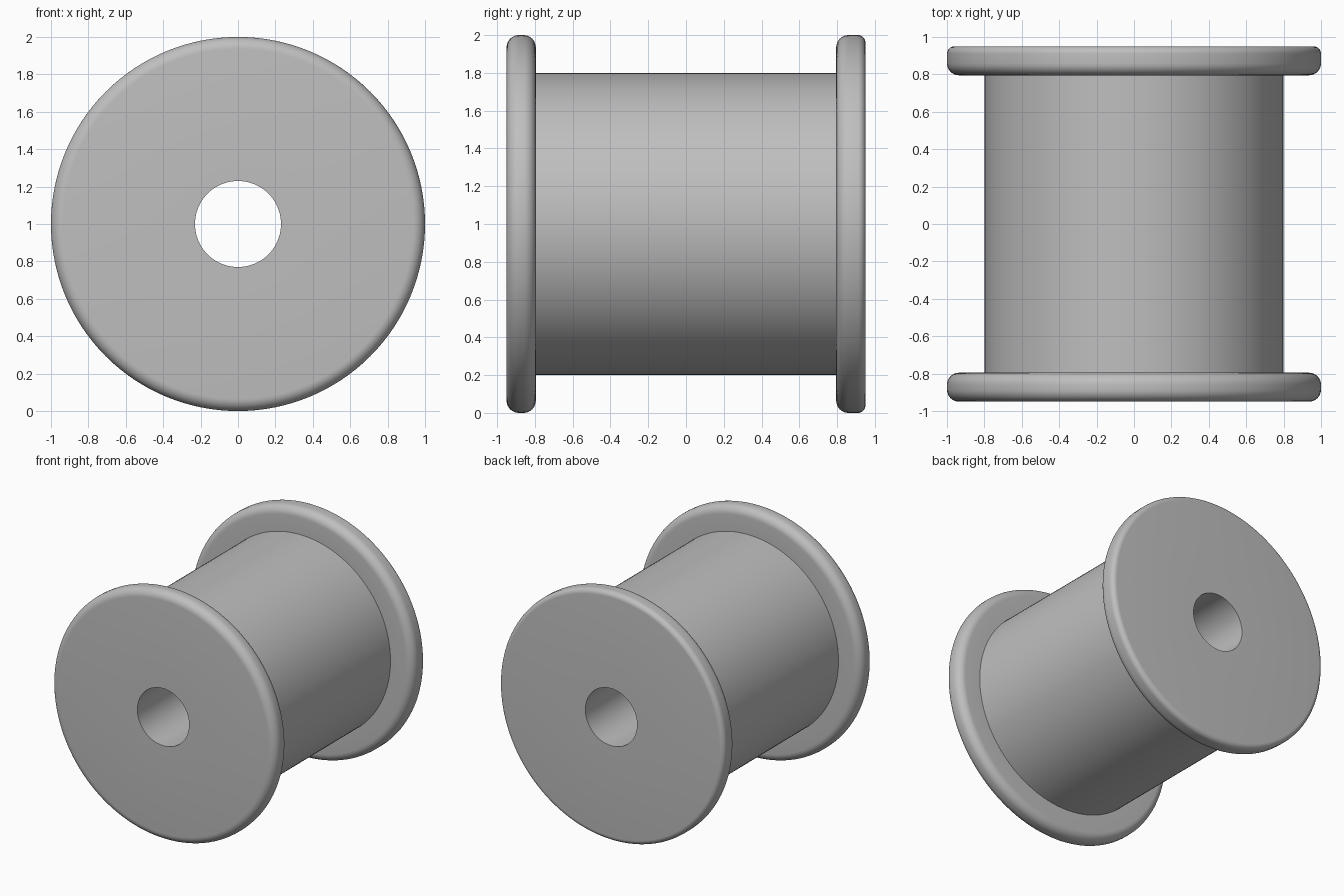
import bpy
import math

cube = bpy.data.objects.get("Cube")
if cube:
    bpy.data.objects.remove(cube, do_unlink=True)

HOLE, CORE, RIM = 0.23, 0.8, 1.0
INNER, OUTER = 0.795, 0.95
SEGMENTS = 128

grey = bpy.data.materials.new("plain_grey")
grey.use_nodes = True
colour = (0.52, 0.52, 0.52, 1)
grey.diffuse_color = colour
grey.node_tree.nodes["Principled BSDF"].inputs["Base Color"].default_value = colour


def corner(y, side, radius, steps=8):
    """Rounded rim corner; side is the y direction the corner faces."""
    points = []
    for i in range(steps + 1):
        a = math.pi / 2 * i / steps
        points.append((RIM - radius + radius * math.sin(a),
                       y - side * radius * (1 - math.cos(a))))
    return points


# Closed half section of the spool as (radius, y), front to back
profile = [(HOLE, -OUTER)]
profile += corner(-OUTER, -1, 0.065)
profile += reversed(corner(-INNER, 1, 0.065))
profile += [(CORE, -INNER), (CORE, INNER)]
profile += corner(INNER, -1, 0.065)
profile += reversed(corner(OUTER, 1, 0.04))
profile += [(HOLE, OUTER)]

# Spin the section around the horizontal axis
n = len(profile)
verts, faces = [], []
for s in range(SEGMENTS):
    a = 2 * math.pi * s / SEGMENTS
    verts += [(r * math.cos(a), y, 1 + r * math.sin(a)) for r, y in profile]
    t = (s + 1) % SEGMENTS
    for i in range(n):
        j = (i + 1) % n
        faces.append((s * n + i, s * n + j, t * n + j, t * n + i))

mesh = bpy.data.meshes.new("spool")
mesh.from_pydata(verts, [], faces)
mesh.materials.append(grey)
spool = bpy.data.objects.new("spool", mesh)
bpy.context.collection.objects.link(spool)

# Consistent outward normals, smooth sides and crisp hole and core edges
bpy.ops.object.select_all(action="DESELECT")
spool.select_set(True)
bpy.context.view_layer.objects.active = spool
bpy.ops.object.mode_set(mode="EDIT")
bpy.ops.mesh.select_all(action="SELECT")
bpy.ops.mesh.normals_make_consistent(inside=False)
bpy.ops.object.mode_set(mode="OBJECT")
bpy.ops.object.shade_smooth_by_angle(angle=math.radians(35))
